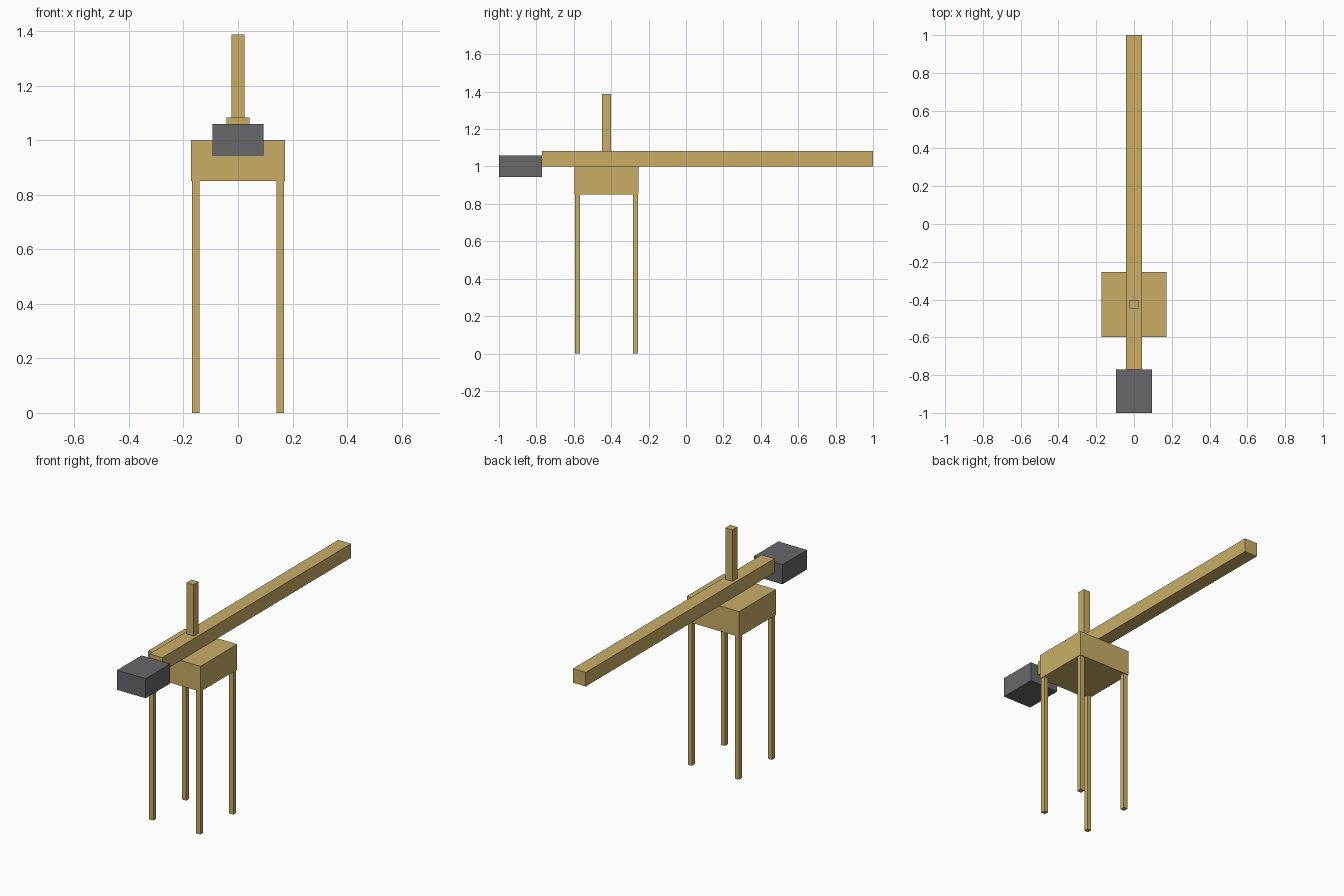
import bpy

if "Cube" in bpy.data.objects:
    bpy.data.objects.remove(bpy.data.objects["Cube"])


def material(name, rgb):
    mat = bpy.data.materials.new(name)
    mat.diffuse_color = (*rgb, 1.0)
    mat.use_nodes = True
    mat.node_tree.nodes["Principled BSDF"].inputs["Base Color"].default_value = mat.diffuse_color
    return mat


wood = material("light_wood", (0.578, 0.423, 0.133))
iron = material("dark_grey", (0.138, 0.138, 0.145))


def box(name, x, y, z, mat):
    """Axis-aligned box from (min, max) ranges."""
    ranges = (x, y, z)
    bpy.ops.mesh.primitive_cube_add(size=1, location=[(a + b) / 2 for a, b in ranges])
    ob = bpy.context.object
    ob.name = name
    ob.scale = [b - a for a, b in ranges]
    bpy.ops.object.transform_apply(location=False, rotation=False, scale=True)
    ob.data.materials.append(mat)
    return ob


CY = -0.425      # centre of the stand along y
HALF = 0.172     # half width of the stand block

# Stand block and upright post
box("stand_block", (-HALF, HALF), (CY - HALF, CY + HALF), (0.85, 1.0), wood)
box("upright_post", (-0.023, 0.023), (CY - 0.023, CY + 0.023), (1.083, 1.388), wood)

# Long beam with the counterweight on its front end
box("long_beam", (-0.042, 0.042), (-0.77, 1.0), (1.0, 1.083), wood)
box("counterweight", (-0.094, 0.094), (-1.0, -0.77), (0.944, 1.06), iron)

# Four legs, slightly inset from the block's corners
for side, sx in (("left", -1), ("right", 1)):
    for end, sy in (("front", -1), ("back", 1)):
        xs = sorted((sx * 0.141, sx * 0.168))
        ys = sorted((CY + sy * 0.141, CY + sy * 0.168))
        box(f"{end}_{side}_leg", xs, ys, (0.0, 0.85), wood)
